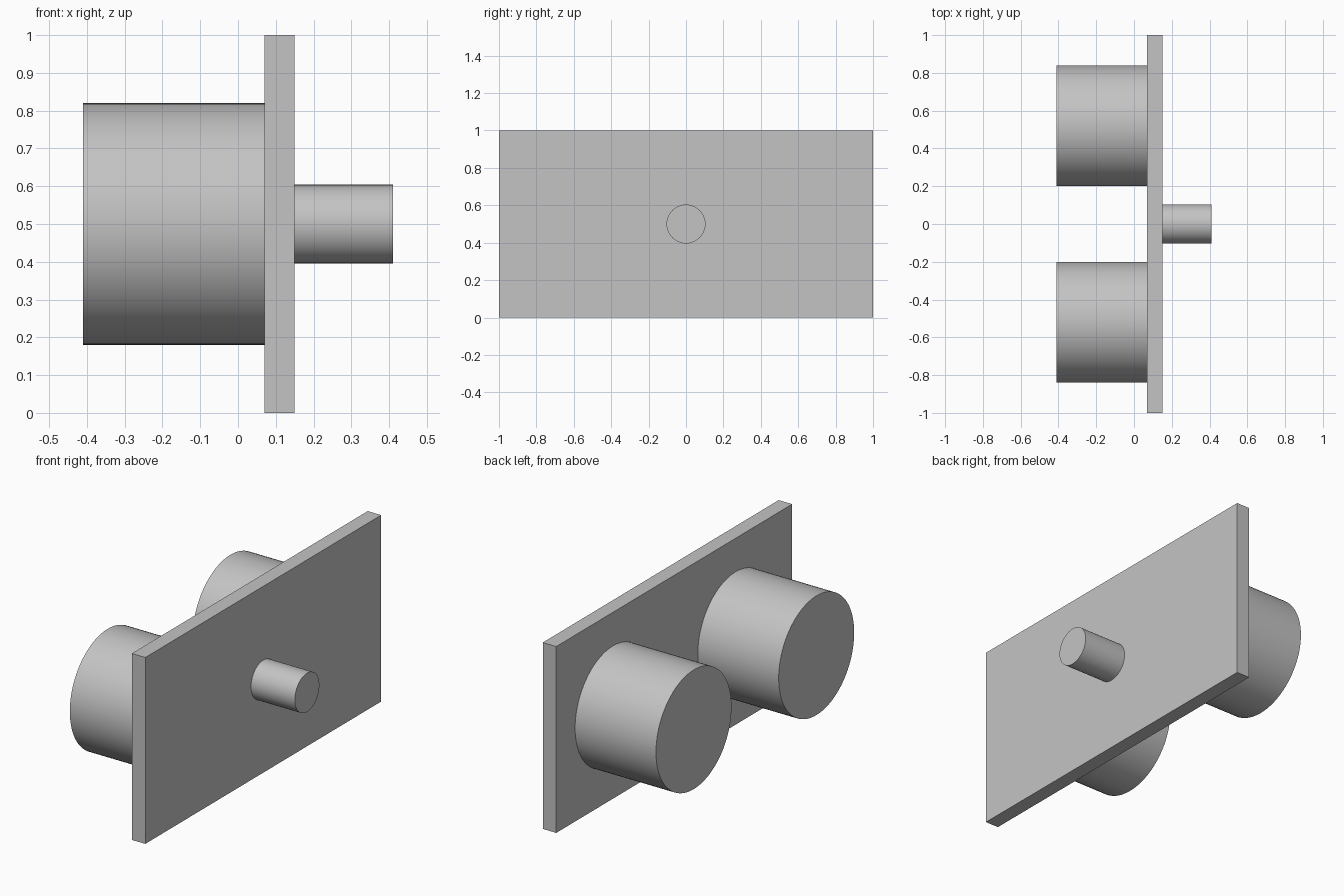
import bpy
import math

cube = bpy.data.objects.get("Cube")
if cube:
    bpy.data.objects.remove(cube, do_unlink=True)

# One plain grey for every part
GREY = (0.55, 0.55, 0.55, 1.0)
grey = bpy.data.materials.new("grey")
grey.use_nodes = True
grey.diffuse_color = GREY
bsdf = next(n for n in grey.node_tree.nodes if n.type == "BSDF_PRINCIPLED")
bsdf.inputs["Base Color"].default_value = GREY

PLATE_RIGHT, PLATE_LEFT = 0.07, 0.15
MID_Z = 0.5


def finish(name):
    obj = bpy.context.object
    obj.name = name
    obj.data.name = name
    obj.data.materials.append(grey)
    return obj


def x_cylinder(name, radius, x_start, x_end, y):
    """Round bar along x, smooth on its side with sharp rims."""
    bpy.ops.mesh.primitive_cylinder_add(
        vertices=96, radius=radius, depth=x_end - x_start,
        location=((x_start + x_end) / 2, y, MID_Z),
        rotation=(0, math.pi / 2, 0))
    finish(name)
    bpy.ops.object.transform_apply(location=False, rotation=True, scale=True)
    bpy.ops.object.shade_smooth_by_angle(angle=math.radians(30))


# Upright plate
bpy.ops.mesh.primitive_cube_add(
    size=1, location=((PLATE_RIGHT + PLATE_LEFT) / 2, 0, MID_Z))
plate = finish("plate")
plate.scale = (PLATE_LEFT - PLATE_RIGHT, 2, 1)
bpy.ops.object.transform_apply(location=False, rotation=False, scale=True)

# Two large drums on one side
for name, side in (("front_drum", -1), ("back_drum", 1)):
    x_cylinder(name, 0.32, -0.41, PLATE_RIGHT, side * 0.52)

# Small central peg on the other side
x_cylinder("peg", 0.104, PLATE_LEFT, 0.41, 0)
